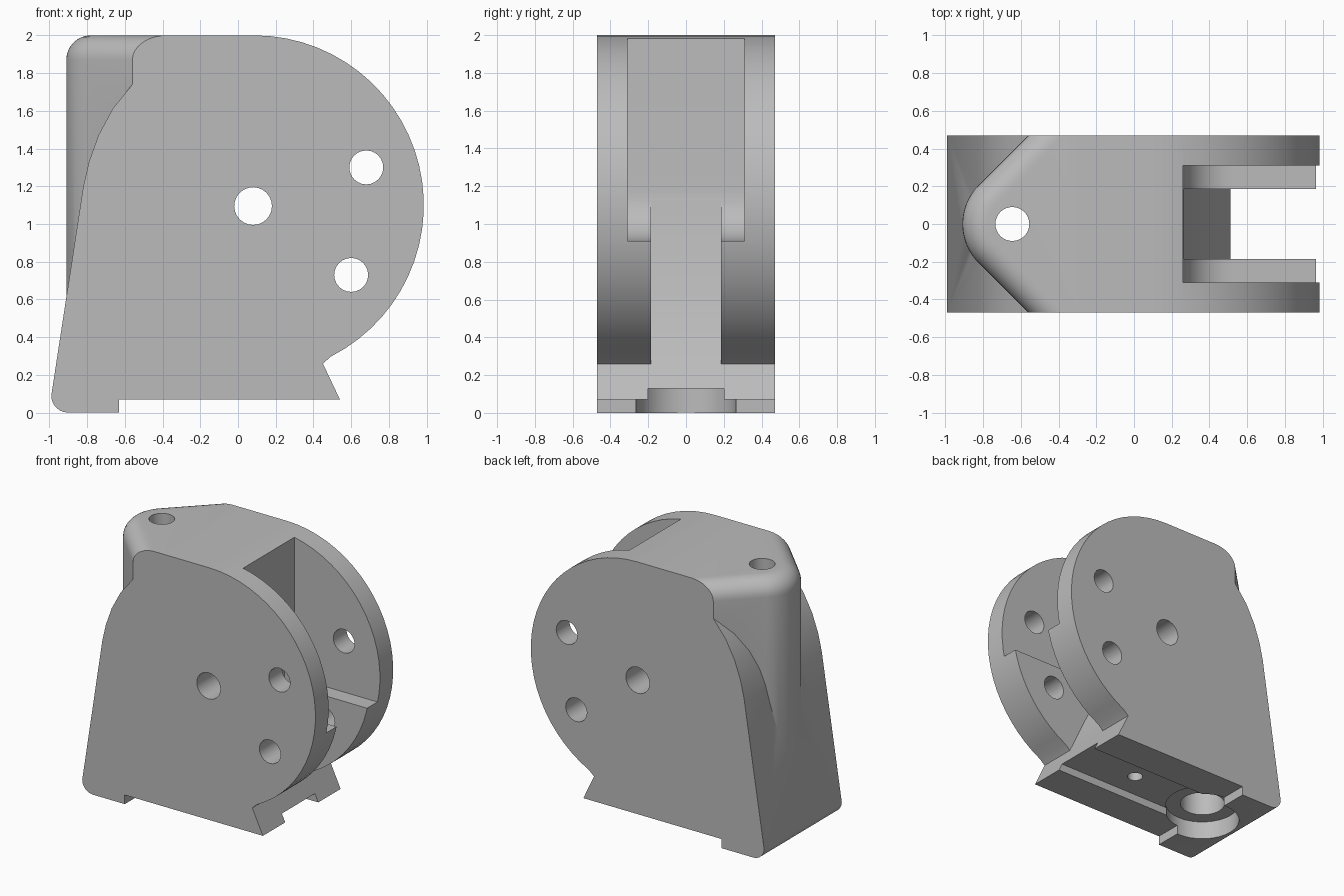
import bpy, bmesh, math
from mathutils import Vector

cube = bpy.data.objects.get("Cube")
if cube:
    bpy.data.objects.remove(cube, do_unlink=True)

grey = bpy.data.materials.new("plain grey")
grey.use_nodes = True
colour = (0.5, 0.5, 0.5, 1)
grey.diffuse_color = colour
grey.node_tree.nodes["Principled BSDF"].inputs["Base Color"].default_value = colour


def arc(cx, cy, r, start, end, steps):
    angles = [math.radians(start + (end - start) * i / steps) for i in range(steps + 1)]
    return [(cx + r * math.cos(a), cy + r * math.sin(a)) for a in angles]


def loft(name, rings):
    """Closed solid through rings of equal length."""
    bm = bmesh.new()
    loops = [[bm.verts.new(p) for p in ring] for ring in rings]
    n = len(loops[0])
    for low, high in zip(loops, loops[1:]):
        for i in range(n):
            j = (i + 1) % n
            bm.faces.new((low[i], low[j], high[j], high[i]))
    bm.faces.new(loops[0])
    bm.faces.new(loops[-1])
    bmesh.ops.recalc_face_normals(bm, faces=bm.faces)
    mesh = bpy.data.meshes.new(name)
    bm.to_mesh(mesh)
    bm.free()
    mesh.materials.append(grey)
    obj = bpy.data.objects.new(name, mesh)
    bpy.context.collection.objects.link(obj)
    return obj


def side_prism(name, profile, half):
    return loft(name, [[Vector((x, y, z)) for x, z in profile] for y in (-half, half)])


def upright(name, outline, low, high):
    return loft(name, [[Vector((x, y, z)) for x, y in outline] for z in (low, high)])


def combine(target, tool, operation):
    mod = target.modifiers.new(operation, 'BOOLEAN')
    mod.operation = operation
    mod.solver = 'EXACT'
    mod.object = tool
    bpy.context.view_layer.objects.active = target
    bpy.ops.object.modifier_apply(modifier=mod.name)
    bpy.data.objects.remove(tool, do_unlink=True)


HALF = 0.47

# Main housing: round cheek, sloped heel, dovetail foot
profile = [(-0.63, 0.07), (-0.63, 0)]
profile += arc(-0.90, 0.09, 0.09, -90, -180, 6)
profile += [(-0.82, 1.2), (-0.79, 1.33), (-0.74, 1.47), (-0.665, 1.61), (-0.56, 1.74),
            (-0.3, 1.74), (-0.3, 2.0)]
profile += arc(0.085, 1.1, 0.9, 90, -63, 28)
profile += [(0.45, 0.26), (0.54, 0.07)]
body = side_prism("housing", profile, HALF)

# Pointed nose with a rounded top edge
NOSE, FILLET = 0.29, 0.13


def nose_ring(inset, z):
    r = NOSE - inset
    cx = -0.91 + NOSE
    shoulder = cx - r * math.sqrt(2) + HALF
    outline = [(-0.1, HALF), (shoulder, HALF)] + arc(cx, 0, r, 135, 225, 16)
    outline += [(shoulder, -HALF), (-0.1, -HALF)]
    return [Vector((x, y, z)) for x, y in outline]


rings = [nose_ring(0, 0.3)]
for i in range(9):
    a = math.radians(90 * i / 8)
    rings.append(nose_ring(FILLET * (1 - math.cos(a)), 2 - FILLET + FILLET * math.sin(a)))
combine(body, loft("nose", rings), 'UNION')

# Wide slot with a curved floor corner, and the narrow slot below it
wide = [(0.26, 2.2)] + arc(0.52, 1.17, 0.26, 180, 270, 10) + [(1.2, 0.91), (1.2, 2.2)]
combine(body, side_prism("wide_slot", wide, 0.31), 'DIFFERENCE')
narrow = [(0.265, 1.5), (0.265, 0.65), (0.45, 0.26), (1.2, 0.26), (1.2, 1.5)]
combine(body, side_prism("narrow_slot", narrow, 0.185), 'DIFFERENCE')

# Cross holes through the cheeks
for x, z, r in ((0.08, 1.095, 0.1), (0.68, 1.3, 0.09), (0.6, 0.73, 0.09)):
    combine(body, side_prism("cross_hole", arc(x, z, r, 0, 345, 23), 0.7), 'DIFFERENCE')

# Groove under the foot
groove = [(-0.64, -0.2), (0.8, -0.2), (0.8, 0.2), (-0.64, 0.2)]
combine(body, upright("groove", groove, -0.1, 0.13), 'DIFFERENCE')

# Vertical bore: foot recess, wide bore, through hole, and the small screw hole
for x, r, low, high in ((-0.645, 0.265, -0.12, 0.14), (-0.645, 0.16, -0.14, 0.5),
                        (-0.645, 0.09, -0.16, 2.3), (-0.01, 0.055, -0.1, 0.5)):
    combine(body, upright("bore", arc(x, 0, r, 0, 348.75, 31), low, high), 'DIFFERENCE')

bpy.ops.object.select_all(action='DESELECT')
body.select_set(True)
bpy.context.view_layer.objects.active = body
bpy.ops.object.shade_smooth_by_angle(angle=math.radians(30))
